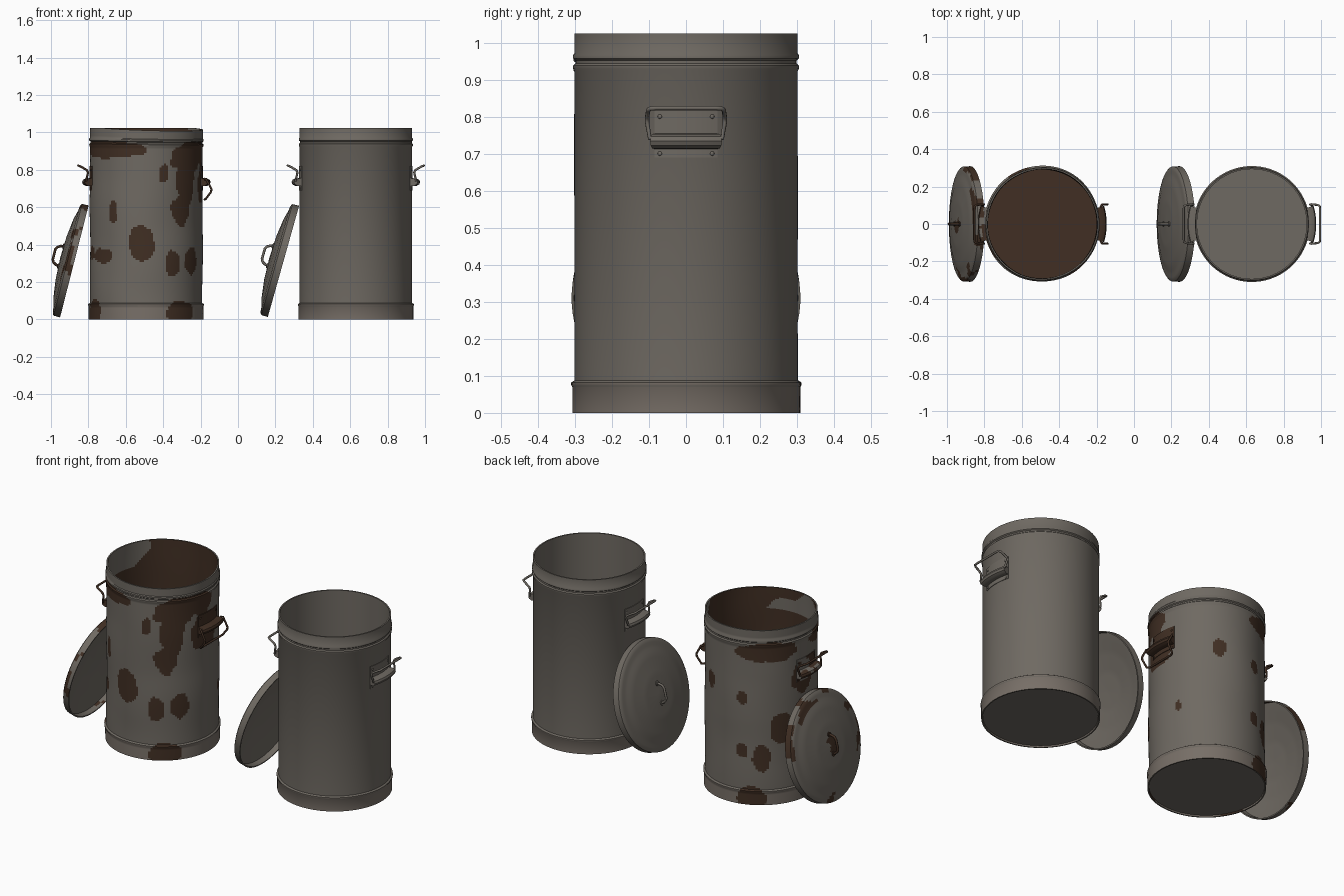
import bpy, bmesh, math
from mathutils import Vector, Matrix, noise

if "Cube" in bpy.data.objects:
    bpy.data.objects.remove(bpy.data.objects["Cube"])


def material(name, rgb):
    m = bpy.data.materials.new(name)
    m.diffuse_color = (*rgb, 1)
    m.use_nodes = True
    m.node_tree.nodes["Principled BSDF"].inputs["Base Color"].default_value = m.diffuse_color
    return m


MATS = [material("grey_metal", (0.158, 0.142, 0.122)),
        material("warm_base_metal", (0.185, 0.158, 0.135)),
        material("brown_rust", (0.052, 0.028, 0.017))]
METAL, BASE, RUST = 0, 1, 2


def finish(name, bm, matrix, rule):
    """Colour the faces by a rule and make a smooth object."""
    bm.normal_update()
    for f in bm.faces:
        f.material_index = rule(f.calc_center_median(), f.normal) if callable(rule) else rule
    me = bpy.data.meshes.new(name)
    bm.to_mesh(me)
    bm.free()
    for m in MATS:
        me.materials.append(m)
    ob = bpy.data.objects.new(name, me)
    bpy.context.collection.objects.link(ob)
    ob.matrix_world = matrix
    bpy.ops.object.select_all(action='DESELECT')
    ob.select_set(True)
    bpy.context.view_layer.objects.active = ob
    bpy.ops.object.shade_smooth_by_angle(angle=math.radians(35))
    return ob


def lathe(name, profile, matrix, rule=METAL, segs=96, step=1.0, arc=None, dent=None):
    """Turn a closed (r, z) profile about z; arc = half angle for a partial turn."""
    pts = []
    for (r0, z0), (r1, z1) in zip(profile, profile[1:]):
        n = max(1, math.ceil(math.hypot(r1 - r0, z1 - z0) / step))
        pts += [(r0 + (r1 - r0) * i / n, z0 + (z1 - z0) * i / n) for i in range(n)]
    pts.append(profile[-1])
    a0, a1 = (-arc, arc) if arc else (0, 2 * math.pi)
    bm = bmesh.new()
    rings = []
    for s in range(segs + 1):
        a = a0 + (a1 - a0) * s / segs
        rings.append([bm.verts.new((r * math.cos(a), r * math.sin(a), z)) for r, z in pts])
    for A, B in zip(rings, rings[1:]):
        for i in range(len(pts) - 1):
            bm.faces.new((A[i], B[i], B[i + 1], A[i + 1]))
        if arc:
            bm.faces.new((A[-1], B[-1], B[0], A[0]))
    if arc:
        bm.faces.new(rings[0])
        bm.faces.new(rings[-1][::-1])
    bmesh.ops.remove_doubles(bm, verts=bm.verts, dist=1e-5)
    bmesh.ops.recalc_face_normals(bm, faces=bm.faces)
    if dent:
        for v in bm.verts:
            dent(v.co)
    return finish(name, bm, matrix, rule)


def rod(name, points, matrix, mat, radius=0.006):
    """Bent round bar along a path."""
    cu = bpy.data.curves.new(name, 'CURVE')
    cu.dimensions = '3D'
    cu.bevel_depth = radius
    cu.bevel_resolution = 2
    cu.use_fill_caps = True
    sp = cu.splines.new('POLY')
    sp.points.add(len(points) - 1)
    for p, co in zip(sp.points, points):
        p.co = (*co, 1)
    cu.materials.append(MATS[mat])
    ob = bpy.data.objects.new(name, cu)
    bpy.context.collection.objects.link(ob)
    ob.matrix_world = matrix
    bpy.ops.object.select_all(action='DESELECT')
    ob.select_set(True)
    bpy.context.view_layer.objects.active = ob
    bpy.ops.object.convert(target='MESH')
    bpy.ops.object.shade_smooth_by_angle(angle=math.radians(50))


# Rust blotches: angle from the front in degrees, height, half width, half height
BLOTCHES = [(-45, .91, 45, .05), (50, .87, 24, .08), (45, .74, 13, .13), (38, .58, 12, .08),
            (76, .89, 18, .07), (18, .78, 5, .05), (83, .72, 18, .12), (-36, .57, 5, .06),
            (-4, .41, 13, .10), (-52, .34, 14, .04), (28, .30, 8, .075), (53, .31, 10, .08),
            (-75, .36, 8, .04), (221, .89, 32, .06), (152, .67, 7, .05), (195, .62, 6, .04),
            (237, .45, 13, .09), (216, .27, 9, .08), (195, .31, 6, .04), (263, .72, 14, .10),
            (111, .34, 3, .03), (-65, .03, 14, .07), (37, .03, 16, .07), (205, .03, 14, .07)]


def rusty_can(c, n):
    rad = Vector((c.x, c.y)).normalized()
    facing = n.x * rad.x + n.y * rad.y
    if (facing < -0.3 and c.z > 0.02) or (n.z > 0.5 and c.z < 0.05):      # inside
        return RUST if c.z < 0.88 or noise.noise(c * 5) > -0.08 else METAL
    if n.z < -0.5 and c.z < 0.02:
        return METAL
    th = math.degrees(math.atan2(c.x, -c.y))
    wobble = 0.55 * noise.noise(c * 14)
    if c.z < 0.95:
        for t, z, a, b in BLOTCHES:
            d = (th - t + 180) % 360 - 180
            if (d / a) ** 2 + ((c.z - z) / b) ** 2 + wobble < 1:
                return RUST
    return plain_can(c, n)


def plain_can(c, n):
    return BASE if c.z < 0.085 and n.z > -0.5 and math.hypot(c.x, c.y) > 0.297 else METAL


def dent_can(co):
    th = math.atan2(co.x, -co.y)
    if co.z > 0.9:
        co.z -= 0.016 * max(0, math.cos(th - 0.6)) * (co.z - 0.9) / 0.12
    k = 1 + 0.016 * noise.noise(co * 4)
    co.x *= k
    co.y *= k


def rusty_lid(c, n):
    r = math.hypot(c.x, c.y)
    if r > 0.25 and n.z > -0.3 and noise.noise(c * 9) > 0.24:
        return RUST
    return RUST if r < 0.05 and n.z > 0 and noise.noise(c * 20) > -0.2 else METAL


CAN = [(0, .008), (.298, .008), (.300, 0), (.307, 0), (.307, .070), (.310, .075), (.310, .082),
       (.301, .088), (.301, .922), (.305, .929), (.305, .938), (.299, .944), (.299, .952),
       (.305, .957), (.305, .966), (.301, .972), (.301, 1.024), (.293, 1.024), (.293, .03), (0, .03)]
LID = [(0, .078), (.12, .073), (.22, .060), (.27, .047), (.285, .046), (.300, .042), (.308, .036),
       (.309, 0), (.302, 0), (.301, .032), (.27, .038), (.20, .053), (.10, .066), (0, .069)]
PLATE = [(.298, .69), (.304, .69), (.304, .713), (.325, .714), (.339, .722), (.344, .734),
         (.339, .746), (.325, .753), (.304, .755), (.304, .82), (.298, .82)]
# Half of each handle bar; the other half is mirrored
BAR_UP = [(.325, .07, .735), (.322, .098, .742), (.312, .105, .785), (.318, .105, .798),
          (.352, .102, .818), (.363, .095, .822), (.364, .08, .823)]
BAR_DOWN = [(.325, .07, .735), (.312, .095, .752), (.320, .104, .750), (.348, .105, .697),
            (.346, .105, .682), (.318, .102, .645), (.312, .085, .640)]


def side_handle(label, can, turn, bar, bar_mat, plate_rule):
    m = can @ Matrix.Rotation(turn, 4, 'Z')
    lathe(label + "_handle_plate", PLATE, m, plate_rule, segs=16, step=.02, arc=.285)
    rod(label + "_handle_bar", bar + [(x, -y, z) for x, y, z in reversed(bar)], m, bar_mat)
    bm = bmesh.new()                                   # four rivets
    for a in (-.235, .235):
        for z in (.70, .80):
            mm = Matrix.Rotation(a, 4, 'Z') @ Matrix.Translation((.304, 0, z)) @ Matrix.Diagonal((.6, 1, 1, 1))
            bmesh.ops.create_uvsphere(bm, u_segments=10, v_segments=6, radius=.006, matrix=mm)
    finish(label + "_handle_rivets", bm, m, bar_mat)


def lid(label, x, lean, rule, mat):
    m = Matrix.Translation((x, 0, .31)) @ Matrix.Rotation(-math.radians(90 - lean), 4, 'Y')
    lathe(label + "_lid", LID, m, rule, step=.02)
    path = [(-.055, .072), (-.052, .09), (-.042, .107), (-.028, .114)]
    path += [(-u, h) for u, h in reversed(path)]
    rod(label + "_lid_handle", [(u + .01, 0, h) for u, h in path], m, mat, .007)
    for i, u in enumerate((-.045, .065)):              # handle feet
        lathe(f"{label}_lid_handle_foot_{i + 1}", [(0, .07), (.014, .07), (.014, .08), (0, .082)],
              m @ Matrix.Translation((u, 0, 0)), mat, segs=16)


# Clean can on the right
clean = Matrix.Translation((.63, 0, 0))
lathe("clean_can", CAN, clean, plain_can)
side_handle("clean_right", clean, 0, BAR_UP, METAL, METAL)
side_handle("clean_left", clean, math.pi, BAR_UP, METAL, METAL)
lid("clean", .243, 15.7, METAL, METAL)

# Rusty, slightly dented can on the left
rusty = Matrix.Translation((-.49, 0, 0))
lathe("rusty_can", CAN, rusty, rusty_can, segs=160, step=.011, dent=dent_can)
side_handle("rusty_right", rusty, 0, BAR_DOWN, RUST, RUST)
side_handle("rusty_left", rusty, math.pi, BAR_UP, RUST,
            lambda c, n: RUST if noise.noise(c * 16) > -0.1 else METAL)
lid("rusty", -.875, 14.3, rusty_lid, RUST)
